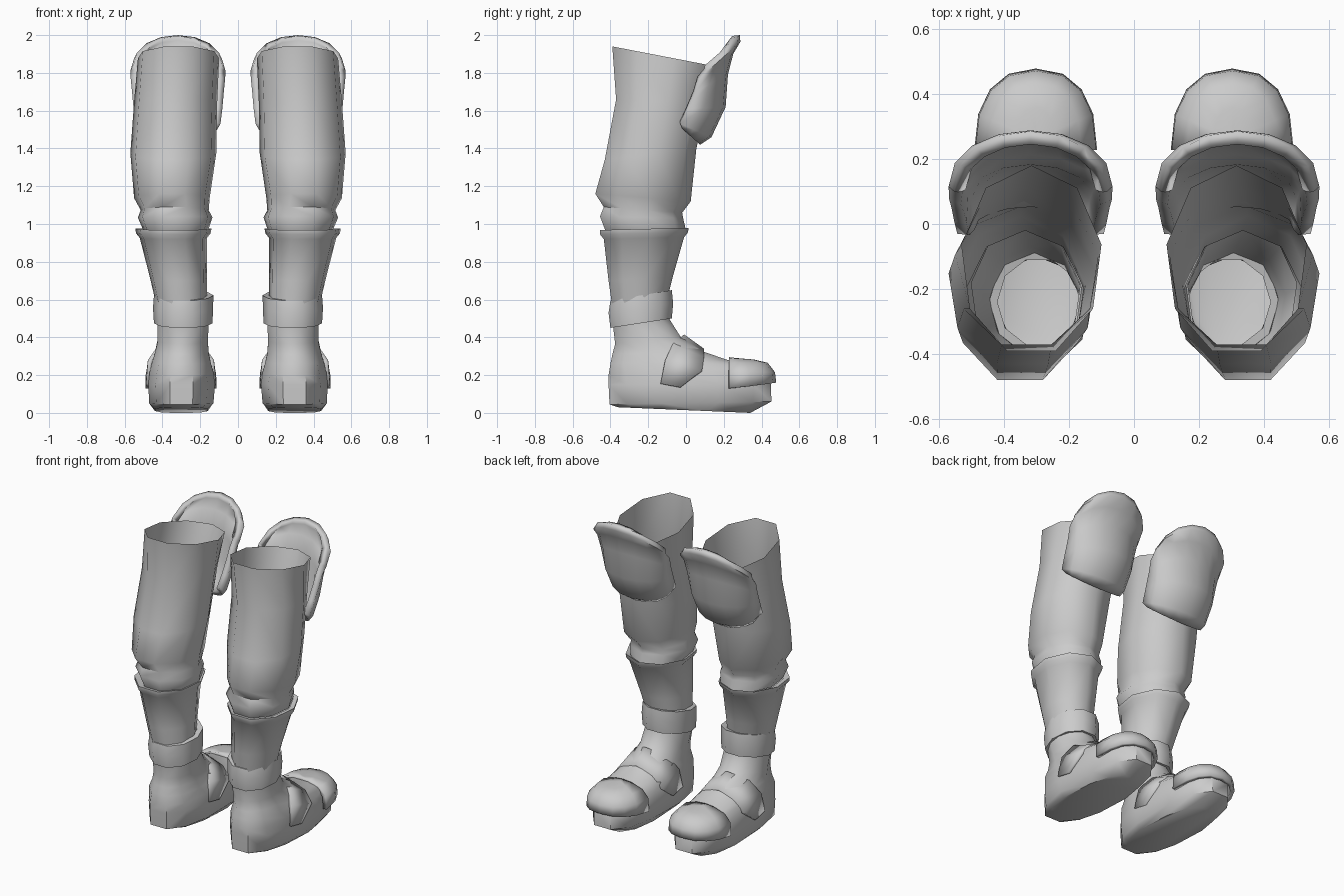
import bpy, bmesh, math

if "Cube" in bpy.data.objects:
    bpy.data.objects.remove(bpy.data.objects["Cube"])


def finish(name, bm, thick=0.0, angle=50):
    """Make a smooth object, optionally thickened, mirrored to the other leg."""
    bmesh.ops.recalc_face_normals(bm, faces=bm.faces[:])
    me = bpy.data.meshes.new(name)
    bm.to_mesh(me)
    bm.free()
    ob = bpy.data.objects.new(name, me)
    bpy.context.collection.objects.link(ob)
    bpy.ops.object.select_all(action='DESELECT')
    ob.select_set(True)
    bpy.context.view_layer.objects.active = ob
    bpy.ops.object.shade_smooth_by_angle(angle=math.radians(angle))
    if thick:
        s = ob.modifiers.new("Thickness", 'SOLIDIFY')
        s.thickness = thick
        s.offset = -1
    m = ob.modifiers.new("Other leg", 'MIRROR')
    m.use_axis[0] = True
    m.use_clip = False
    m.use_mirror_merge = False
    return ob


def skin(rows, closed=False, cap=False, loop_rows=False):
    """Skin rows of points with quads."""
    bm = bmesh.new()
    vr = [[bm.verts.new(p) for p in r] for r in rows]
    n = len(vr[0])
    pairs = list(zip(vr, vr[1:]))
    if loop_rows:
        pairs.append((vr[-1], vr[0]))
    for a, b in pairs:
        for i in range(n if closed else n - 1):
            j = (i + 1) % n
            bm.faces.new((a[i], a[j], b[j], b[i]))
    if cap:
        bm.faces.new(vr[-1])
    return bm


def ring(spec, n, power=1.0):
    """Tilted ring from back y,z, front y,z and the x range."""
    yb, zb, yf, zf, x0, x1 = spec
    pts = []
    for i in range(n):
        a = math.pi / 2 + 2 * math.pi * (i + (0.5 if n % 2 == 0 else 0)) / n
        c, s = math.cos(a), math.sin(a)
        pts.append((math.copysign(abs(c) ** power, c), math.copysign(abs(s) ** power, s)))
    cs, ss = [p[0] for p in pts], [p[1] for p in pts]
    out = []
    for c, s in pts:
        u = (c - min(cs)) / (max(cs) - min(cs))
        v = (s - min(ss)) / (max(ss) - min(ss))
        out.append((x0 + u * (x1 - x0), yb + v * (yf - yb), zb + v * (zf - zb)))
    return out


# Upper leg tube, open at the top
leg = [(-.39, 1.94, .18, 1.83, .10, .53), (-.37, 1.66, .11, 1.64, .11, .55),
       (-.43, 1.34, .055, 1.40, .115, .57), (-.48, 1.16, .025, 1.12, .15, .55),
       (-.435, 1.09, -.02, 1.06, .155, .515), (-.455, 1.04, -.015, 1.03, .135, .53),
       (-.425, .96, .0, .965, .16, .50)]
finish("upper_leg", skin([ring(s, 9) for s in leg], closed=True))

# Flared shin cuff with a rolled lip
cuff = [(-.39, .56, -.10, .60, .165, .435), (-.41, .70, -.07, .72, .165, .465),
        (-.435, .92, -.01, .93, .165, .52), (-.455, .945, .01, .955, .145, .54),
        (-.455, .968, .015, .98, .14, .543), (-.42, .96, -.01, .965, .165, .505)]
finish("shin_cuff", skin([ring(s, 9) for s in cuff], closed=True), angle=60)

# Ankle band
band = [(-.37, .60, -.11, .64, .165, .42), (-.40, .595, -.075, .65, .13, .445),
        (-.41, .53, -.068, .58, .132, .45), (-.40, .45, -.075, .50, .135, .445),
        (-.37, .455, -.11, .50, .165, .42)]
finish("ankle_band", skin([ring(s, 10) for s in band], closed=True, loop_rows=True))

# Foot with ankle, closed at the sole
foot = [(-.385, .52, -.10, .56, .155, .425), (-.385, .45, -.09, .50, .155, .425),
        (-.375, .365, -.03, .405, .16, .425), (-.39, .31, .09, .325, .155, .44),
        (-.40, .26, .22, .28, .145, .455), (-.41, .20, .40, .245, .13, .468),
        (-.41, .15, .45, .15, .122, .475), (-.405, .045, .452, .06, .13, .47),
        (-.36, .03, .34, .0, .16, .44)]
rows = [ring(s, 12, 1.0 if k < 4 else 0.8) for k, s in enumerate(foot)]
finish("foot", skin(rows, closed=True, cap=True))

# Instep strap: half profiles of (half width, y, z), mirrored over the foot
cx = .302
back = [(.185, -.135, .155), (.175, -.11, .28), (.115, -.07, .365), (0, -.01, .415)]
front = [(.187, -.03, .135), (.182, .085, .225), (.125, .095, .295), (0, .095, .34)]
rows = []
for half in (back, front):
    rows.append([(cx + w, y, z) for w, y, z in half] +
                [(cx - w, y, z) for w, y, z in half[-2::-1]])
finish("instep_strap", skin(rows), thick=.025)

# Toe cap: stacked half-round rows of (half width, depth, z back, z front)
rows = []
for w, d, z0, z1 in [(.189, .25, .13, .16), (.186, .243, .215, .215),
                     (.14, .205, .265, .265), (.06, .13, .29, .283), (0, .06, .295, .287)]:
    row = []
    for i in range(9):
        a = math.pi * i / 8
        c, s = math.cos(a), math.sin(a)
        row.append((cx + w * math.copysign(abs(c) ** .85, c), .228 + d * s ** .85,
                    z0 + (z1 - z0) * s))
    rows.append(row)
bm = skin(rows)
bmesh.ops.remove_doubles(bm, verts=bm.verts[:], dist=.0005)
finish("toe_cap", bm, thick=.025)

# Knee guard: curved rows of (centre y, centre z, edge y, edge z, half width)
rows = []
for yc, zc, ye, ze, w in [(.285, 2.0, .10, 1.84, .235), (.288, 1.965, .115, 1.81, .252),
                          (.25, 1.90, .075, 1.77, .25), (.222, 1.79, .05, 1.70, .243),
                          (.21, 1.62, .01, 1.61, .235), (.135, 1.46, -.03, 1.53, .225),
                          (.075, 1.42, -.02, 1.505, .205)]:
    row = []
    for i in range(9):
        a = math.radians(-90 + 22.5 * i)
        t = math.cos(a) ** .9 if abs(i - 4) < 4 else 0
        row.append((.318 + w * math.sin(a), ye + (yc - ye) * t, ze + (zc - ze) * t))
    rows.append(row)
finish("knee_guard", skin(rows), thick=.04)
